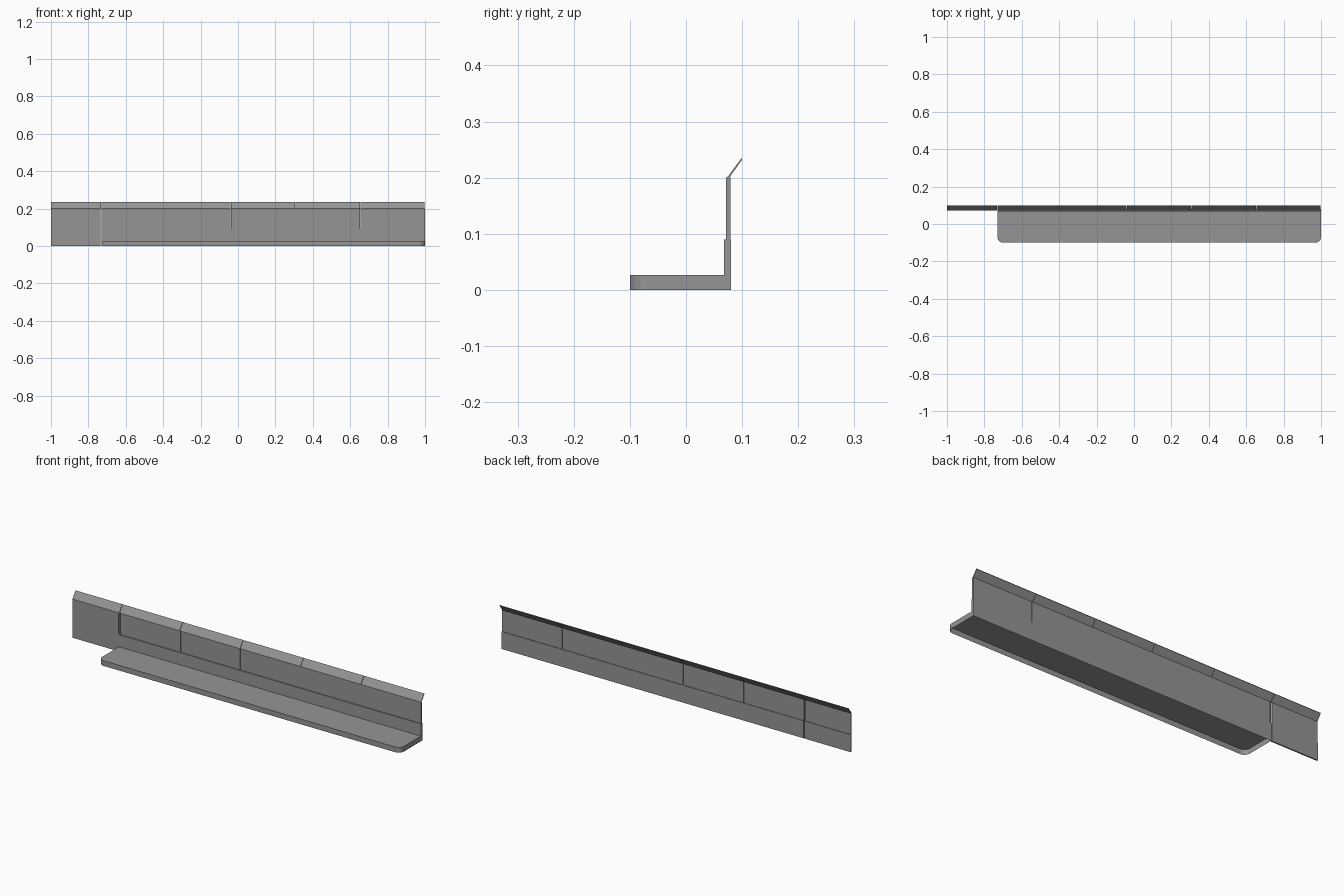
import bpy, bmesh, math
from mathutils import Vector

cube = bpy.data.objects.get("Cube")
if cube:
    bpy.data.objects.remove(cube, do_unlink=True)

grey = bpy.data.materials.new("concrete grey")
grey.use_nodes = True
COLOUR = (0.3, 0.3, 0.3, 1)
grey.diffuse_color = COLOUR
grey.node_tree.nodes["Principled BSDF"].inputs["Base Color"].default_value = COLOUR


def extrude(name, points, direction, open_base=False):
    """Sweep a closed outline along a vector into a prism."""
    bm = bmesh.new()
    base = bm.faces.new([bm.verts.new(p) for p in points])
    base.normal_update()
    result = bmesh.ops.extrude_face_region(bm, geom=[base], use_keep_orig=True)
    top = [v for v in result["geom"] if isinstance(v, bmesh.types.BMVert)]
    bmesh.ops.translate(bm, verts=top, vec=Vector(direction))
    bmesh.ops.recalc_face_normals(bm, faces=bm.faces)
    if open_base:
        bmesh.ops.delete(bm, geom=[f for f in bm.faces if f.normal.z < -0.9],
                         context="FACES_ONLY")
    mesh = bpy.data.meshes.new(name)
    bm.to_mesh(mesh)
    bm.free()
    mesh.materials.append(grey)
    obj = bpy.data.objects.new(name, mesh)
    bpy.context.collection.objects.link(obj)
    return obj


def sweep_x(name, profile, x0, x1):
    return extrude(name, [(x0, y, z) for y, z in profile], (x1 - x0, 0, 0))


def box(name, x0, x1, y0, y1, z0, z1):
    return sweep_x(name, [(y0, z0), (y1, z0), (y1, z1), (y0, z1)], x0, x1)


LEFT, RIGHT = -0.73, 1.0
FRONT, BACK = -0.1, 0.08
DECK, LEDGE, BEND, TOP = 0.027, 0.09, 0.2, 0.235
SHEET_FRONT, SHEET_BACK = 0.073, 0.077

# Platform deck: hollow underneath, rounded front corners
R = 0.03
outline = [(RIGHT, BACK, 0), (LEFT, BACK, 0)]
for cx, start in ((LEFT + R, math.pi), (RIGHT - R, 1.5 * math.pi)):
    for i in range(5):
        a = start + i * math.pi / 8
        outline.append((cx + R * math.cos(a), FRONT + R + R * math.sin(a), 0))
extrude("platform_deck", outline, (0, 0, DECK), open_base=True)

# Low wall behind the deck and its thinner continuation
box("low_wall", LEFT, RIGHT, 0.068, BACK, DECK, LEDGE)
box("low_wall_extension", -1, LEFT - 0.004, SHEET_FRONT, BACK, 0, LEDGE)

# Bent screen panels with a slanted canopy lip
upright = [(SHEET_FRONT, LEDGE), (SHEET_BACK, LEDGE),
           (SHEET_BACK, BEND), (SHEET_FRONT, BEND)]
lip = [(SHEET_FRONT, BEND), (SHEET_BACK, BEND), (0.1, TOP - 0.003), (0.099, TOP)]
step = (RIGHT - LEFT) / 5
spans = [(-1, LEFT)] + [(LEFT + i * step, LEFT + (i + 1) * step) for i in range(5)]
for n, (x0, x1) in enumerate(spans):
    gap = 0.006 if n == 0 else 0.001
    sweep_x(f"screen_panel_{n}", upright, x0, x1 - gap)
    sweep_x(f"canopy_lip_{n}", lip, x0, x1 - 0.002)

# Narrow posts alternating between the front and back of the joints
for n in range(6):
    x = min(LEFT + n * step, RIGHT - 0.006)
    if n % 2 or n == 0:
        box(f"front_post_{n}", x, x + 0.005, SHEET_FRONT - 0.002, SHEET_FRONT, LEDGE, BEND)
    if n % 2 == 0 or n == 5:
        box(f"back_post_{n}", x, x + 0.005, SHEET_BACK, SHEET_BACK + 0.002, LEDGE, BEND)
